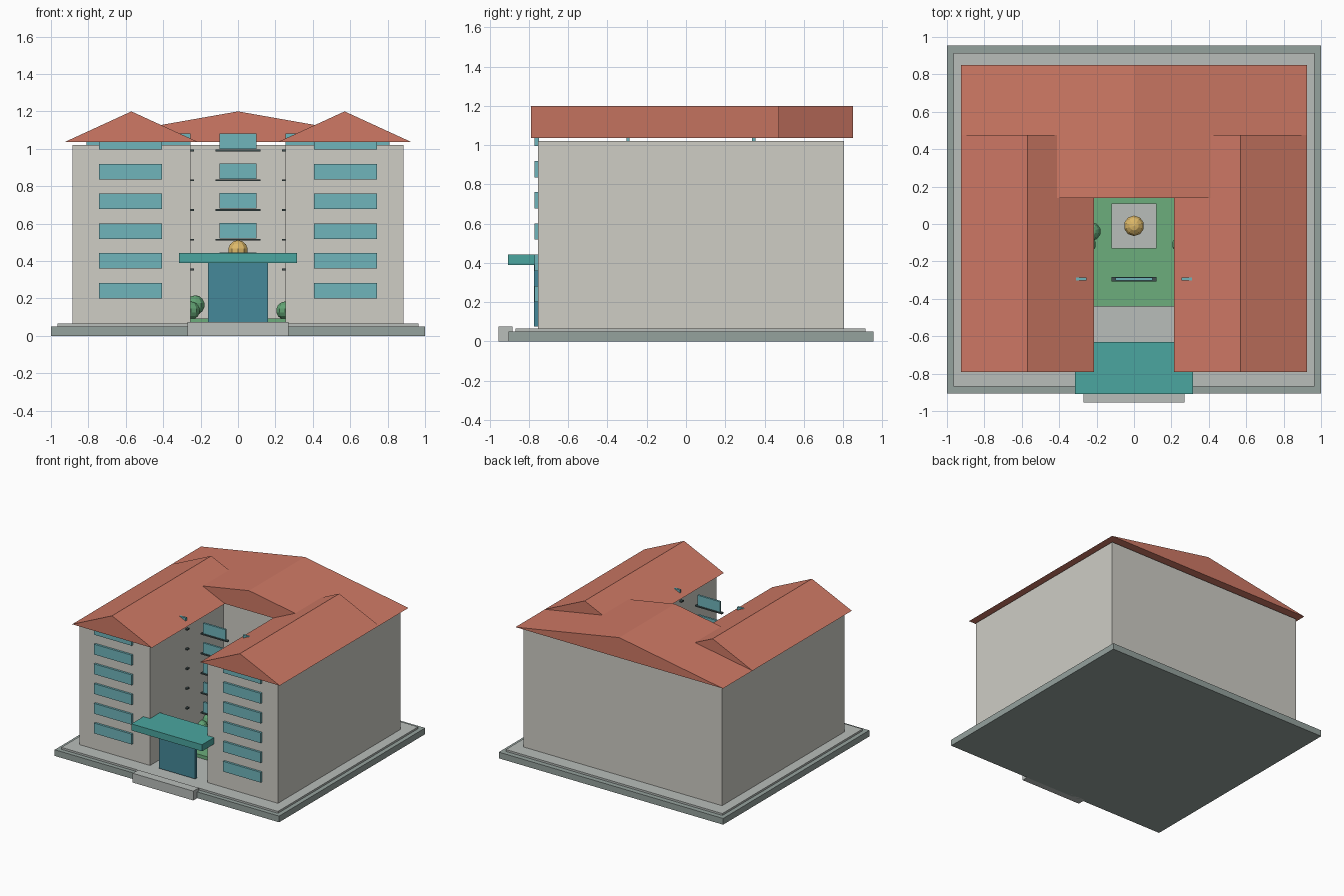
import bpy, bmesh

if "Cube" in bpy.data.objects:
    bpy.data.objects.remove(bpy.data.objects["Cube"])


def mat(name, r, g, b):
    m = bpy.data.materials.new(name)
    m.diffuse_color = (r, g, b, 1)
    m.use_nodes = True
    m.node_tree.nodes["Principled BSDF"].inputs["Base Color"].default_value = m.diffuse_color
    return m


WALL = mat("wall_plaster", 0.62, 0.61, 0.56)
ROOF = mat("roof_tile", 0.62, 0.19, 0.13)
STONE = mat("dark_stone", 0.30, 0.36, 0.34)
PAVE = mat("paving", 0.48, 0.51, 0.49)
GLASS = mat("glass", 0.16, 0.46, 0.50)
DOOR = mat("door_glass", 0.06, 0.25, 0.32)
TEAL = mat("canopy_teal", 0.07, 0.38, 0.35)
LEDGE = mat("ledge_dark", 0.05, 0.08, 0.08)
GRASS = mat("grass", 0.15, 0.42, 0.20)
BUSH = mat("bush_green", 0.12, 0.36, 0.17)
GOLD = mat("gold", 0.72, 0.48, 0.14)


def finish(name, bm, material):
    bmesh.ops.recalc_face_normals(bm, faces=bm.faces)
    me = bpy.data.meshes.new(name)
    bm.to_mesh(me)
    bm.free()
    me.materials.append(material)
    ob = bpy.data.objects.new(name, me)
    bpy.context.collection.objects.link(ob)
    return ob


def prism(name, points, direction, material):
    """Closed outline extruded along a direction."""
    bm = bmesh.new()
    face = bm.faces.new([bm.verts.new(p) for p in points])
    new = bmesh.ops.extrude_face_region(bm, geom=[face])["geom"]
    bmesh.ops.translate(bm, vec=direction,
                        verts=[v for v in new if isinstance(v, bmesh.types.BMVert)])
    return finish(name, bm, material)


def box(name, x0, x1, y0, y1, z0, z1, material):
    pts = [(x0, y0, z0), (x1, y0, z0), (x1, y1, z0), (x0, y1, z0)]
    return prism(name, pts, (0, 0, z1 - z0), material)


def gable(name, cx, half, y0, y1):
    pts = [(cx - half, y0, 1.037), (cx + half, y0, 1.037), (cx, y0, 1.2)]
    return prism(name, pts, (0, y1 - y0, 0), ROOF)


def ball(name, x, y, z, r, seg, rings, material):
    bm = bmesh.new()
    bmesh.ops.create_uvsphere(bm, u_segments=seg, v_segments=rings, radius=r)
    bmesh.ops.translate(bm, verts=bm.verts, vec=(x, y, z))
    return finish(name, bm, material)


# Ground slabs and entrance step
box("base_slab", -1, 1, -0.905, 0.955, 0, 0.05, STONE)
box("paved_terrace", -0.965, 0.965, -0.87, 0.915, 0.05, 0.065, PAVE)
box("entrance_step", -0.27, 0.27, -0.955, -0.885, 0, 0.075, PAVE)

# U-shaped building body
outline = [(-0.885, -0.755), (-0.255, -0.755), (-0.255, 0.18), (0.255, 0.18),
           (0.255, -0.755), (0.885, -0.755), (0.885, 0.805), (-0.885, 0.805)]
prism("building_walls", [(x, y, 0.06) for x, y in outline], (0, 0, 0.96), WALL)

# Roofs
gable("back_roof", 0, 0.925, 0.14, 0.85)
for side, s in (("left", -1), ("right", 1)):
    gable(side + "_wing_roof", s * 0.57, 0.355, -0.79, 0.475)

# Front windows of both wings
for side, s in (("left", -1), ("right", 1)):
    for i in range(6):
        z = 0.2 + 0.159 * i
        box(f"{side}_front_window_{i + 1}", s * 0.575 - 0.168, s * 0.575 + 0.168,
            -0.772, -0.75, z, z + 0.083, GLASS)

# Inner window rows with ledges
for row, y, columns in (("court", -0.295, (-1, 0, 1)),
                        ("inner", 0.345, (-2, -1, 0, 1, 2))):
    for c in columns:
        for i in range(5):
            x, z = c * 0.355, 0.362 + 0.159 * i
            tag = f"{row}_{c + 3}_{i + 1}"
            box("window_" + tag, x - 0.1, x + 0.1, y - 0.008, y + 0.008,
                z, z + 0.083, GLASS)
            box("ledge_" + tag, x - 0.12, x + 0.12, y - 0.012, y + 0.012,
                z - 0.012, z - 0.002, LEDGE)

# Entrance door and canopy
box("entrance_door", -0.16, 0.16, -0.775, -0.75, 0.075, 0.39, DOOR)
box("entrance_canopy", -0.315, 0.315, -0.908, -0.63, 0.39, 0.443, TEAL)

# Courtyard lawn, monument and bushes
box("courtyard_lawn", -0.255, 0.255, -0.44, 0.18, 0.065, 0.092, GRASS)
box("monument_plinth", -0.12, 0.12, -0.13, 0.11, 0.092, 0.16, PAVE)
bm = bmesh.new()
bmesh.ops.create_cone(bm, cap_ends=True, segments=10, radius1=0.04, radius2=0.04, depth=0.25)
bmesh.ops.translate(bm, verts=bm.verts, vec=(0, -0.01, 0.285))
finish("monument_column", bm, PAVE)
ball("monument_ball", 0, -0.01, 0.455, 0.056, 10, 7, GOLD)
for side, s in (("left", -1), ("right", 1)):
    ball(side + "_front_bush", s * 0.25, -0.11, 0.135, 0.048, 10, 7, BUSH)
ball("left_tall_bush", -0.228, -0.04, 0.165, 0.052, 10, 7, BUSH)
